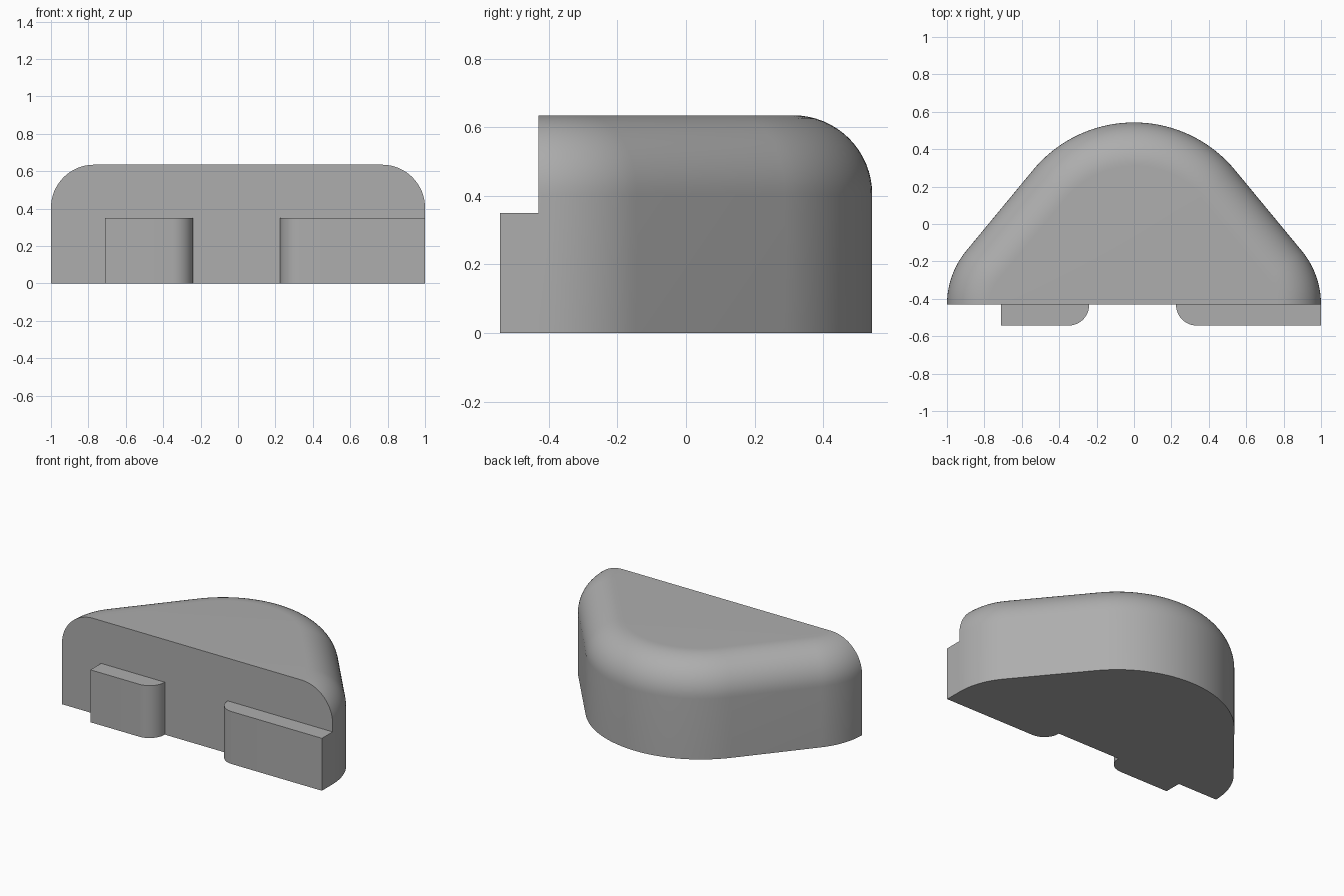
import bpy
import bmesh
import math

cube = bpy.data.objects.get("Cube")
if cube:
    bpy.data.objects.remove(cube, do_unlink=True)

grey = bpy.data.materials.new("plain grey")
grey.use_nodes = True
COLOUR = (0.42, 0.42, 0.42, 1)
grey.diffuse_color = COLOUR
grey.node_tree.nodes["Principled BSDF"].inputs["Base Color"].default_value = COLOUR

FRONT = -0.43       # plane of the flat front wall
BACK = 0.543
HEIGHT = 0.635
FILLET = 0.23       # rounding between the curved wall and the top
BIG, SMALL = 0.70, 0.45   # plan radii of the back and the two ends


def arc(cx, cy, r, start, end, steps):
    return [(cx + r * math.cos(a), cy + r * math.sin(a))
            for a in (start + (end - start) * i / steps for i in range(steps + 1))]


def loft(name, rings):
    """Stack closed rings of (x, y) at given heights, capped at both ends."""
    bm = bmesh.new()
    loops = [[bm.verts.new((x, y, z)) for x, y in pts] for pts, z in rings]
    for low, high in zip(loops, loops[1:]):
        n = len(low)
        for i in range(n):
            j = (i + 1) % n
            bm.faces.new((low[i], low[j], high[j], high[i]))
    bm.faces.new(loops[0][::-1])
    bm.faces.new(loops[-1])
    bmesh.ops.recalc_face_normals(bm, faces=bm.faces)
    mesh = bpy.data.meshes.new(name)
    bm.to_mesh(mesh)
    bm.free()
    mesh.materials.append(grey)
    obj = bpy.data.objects.new(name, mesh)
    bpy.context.collection.objects.link(obj)
    bpy.ops.object.select_all(action="DESELECT")
    obj.select_set(True)
    bpy.context.view_layer.objects.active = obj
    bpy.ops.object.shade_smooth_by_angle(angle=math.radians(30))
    return obj


# Angle at which the straight sides touch both plan arcs
end_x = 1 - SMALL
back_y = BACK - BIG
drop = back_y - FRONT
tangent = math.acos((BIG - SMALL) / math.hypot(end_x, drop)) - math.atan2(drop, end_x)


def plan(inset):
    """Rounded triangular outline, shrunk away from all but the front wall."""
    right = arc(end_x, FRONT, SMALL - inset, 0, tangent, 12)
    back = arc(0, back_y, BIG - inset, tangent, math.pi - tangent, 36)
    left = [(-x, y) for x, y in reversed(right)]
    return right + back + left


# Body with a rounded upper rim
rings = [(plan(0), 0)]
for i in range(17):
    a = math.pi / 2 * i / 16
    rings.append((plan(FILLET * (1 - math.cos(a))),
                  HEIGHT - FILLET + FILLET * math.sin(a)))
loft("body", rings)


# Front blocks, each rounded at its inner corner
def front_block(name, inner, outer, side):
    r = 0.11
    corner = arc(inner + r, -BACK + r, r, math.pi, 1.5 * math.pi, 12)
    pts = [(inner, FRONT)] + corner + [(outer, -BACK), (outer, FRONT)]
    pts = [(side * x, y) for x, y in pts]
    loft(name, [(pts, 0), (pts, 0.35)])


front_block("left_front_block", 0.225, 1.0, 1)
front_block("right_front_block", 0.24, 0.71, -1)
